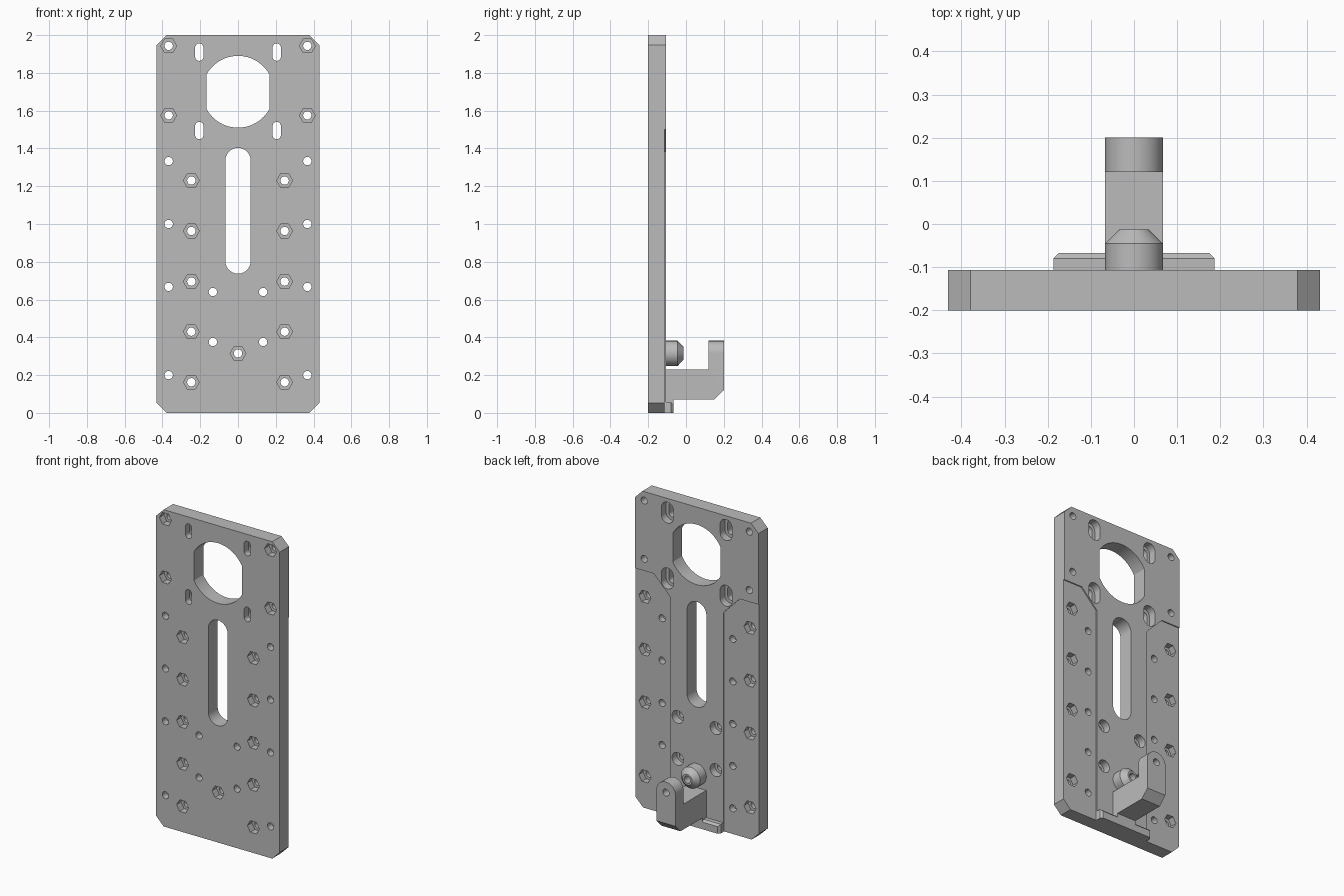
import bpy, bmesh
from math import pi, cos, sin, acos

if "Cube" in bpy.data.objects:
    bpy.data.objects.remove(bpy.data.objects["Cube"], do_unlink=True)

grey = bpy.data.materials.new("plain_grey")
grey.use_nodes = True
grey.diffuse_color = (0.5, 0.5, 0.5, 1)
grey.node_tree.nodes["Principled BSDF"].inputs["Base Color"].default_value = (0.5, 0.5, 0.5, 1)

FRONT, BACK = -0.2, -0.107
HOLE = 0.022          # screw hole radius
HEX = 0.042           # nut pocket radius
PIN_Z = 0.315


def polygon(x, z, r, n=32):
    return [(x + r * cos(2 * pi * i / n), z + r * sin(2 * pi * i / n)) for i in range(n)]


def double_arc(x, z, r, half=0, start=0, n=24):
    """Upper and lower arcs joined by straight sides."""
    pts = []
    for base, shift in ((0, half), (pi, -half)):
        for i in range(n + 1):
            a = base + start + (pi - 2 * start) * i / n
            pts.append((x + r * cos(a), z + shift + r * sin(a)))
    return pts


def add_prism(bm, outline, a, b, axis="y"):
    def place(p, d):
        return (p[0], d, p[1]) if axis == "y" else (d, p[0], p[1])
    lo = [bm.verts.new(place(p, a)) for p in outline]
    hi = [bm.verts.new(place(p, b)) for p in outline]
    bm.faces.new(lo)
    bm.faces.new(hi)
    for i in range(len(lo)):
        j = (i + 1) % len(lo)
        bm.faces.new((lo[i], lo[j], hi[j], hi[i]))


def finish(bm, name):
    bmesh.ops.recalc_face_normals(bm, faces=bm.faces[:])
    mesh = bpy.data.meshes.new(name)
    bm.to_mesh(mesh)
    bm.free()
    mesh.materials.append(grey)
    ob = bpy.data.objects.new(name, mesh)
    bpy.context.collection.objects.link(ob)
    return ob


def prisms(name, items, axis="y"):
    bm = bmesh.new()
    for outline, a, b in items:
        add_prism(bm, outline, a, b, axis)
    return finish(bm, name)


def activate(ob):
    bpy.ops.object.select_all(action="DESELECT")
    ob.select_set(True)
    bpy.context.view_layer.objects.active = ob


def cut(ob, cutter, operation="DIFFERENCE"):
    cutter.hide_render = True
    mod = ob.modifiers.new("cut", "BOOLEAN")
    mod.operation, mod.object, mod.solver = operation, cutter, "EXACT"
    activate(ob)
    bpy.ops.object.modifier_apply(modifier=mod.name)
    bpy.data.objects.remove(cutter, do_unlink=True)


def smooth(ob):
    activate(ob)
    bpy.ops.object.shade_smooth_by_angle(angle=pi / 6)


# Plate with clipped corners
w, c = 0.431, 0.052
plate = prisms("plate", [([(w - c, 0), (w, c), (w, 2 - c), (w - c, 2),
                           (c - w, 2), (-w, 2 - c), (-w, c), (c - w, 0)], FRONT, BACK)])

# Shallow steps along both sides of the back
step = [(0.187, -0.1), (0.5, -0.1), (0.5, 1.5), (0.3, 1.5), (0.187, 1.385)]
cut(plate, prisms("step_cutter", [([(s * x, z) for x, z in step], -0.114, 0.1) for s in (-1, 1)]))

# Hole positions, mirrored left and right
sides = (-1, 1)
front_nuts = [(s * 0.367, z) for s in sides for z in (1.943, 1.575)]
front_nuts += [(s * 0.247, z) for s in sides for z in (1.23, 0.963, 0.695, 0.43, 0.162)]
front_nuts.append((0, PIN_Z))
back_nuts = [(s * 0.367, z) for s in sides for z in (1.333, 1.0, 0.667, 0.2)]
round_bores = [(s * 0.133, z) for s in sides for z in (0.64, 0.375)]
slots = [(s * 0.205, z) for s in sides for z in (1.91, 1.495)]

# Pockets: hexagons front and back, round and slotted bores at the back
pockets = [(polygon(x, z, HEX, 6), -0.3, -0.155) for x, z in front_nuts]
pockets += [(polygon(x, z, HEX, 6), -0.155, 0.1) for x, z in back_nuts]
pockets += [(polygon(x, z, 0.04), -0.155, 0.1) for x, z in round_bores]
pockets += [(double_arc(x, z, 0.042, 0.024), -0.155, 0.1) for x, z in slots]
cut(plate, prisms("pocket_cutter", pockets))

# Through openings
through = [polygon(x, z, HOLE) for x, z in front_nuts + back_nuts + round_bores]
through += [double_arc(x, z, HOLE, 0.024) for x, z in slots]
through.append(double_arc(0, 1.07, 0.067, 0.266))
through.append(double_arc(0, 1.7, 0.19, 0, acos(0.167 / 0.19)))
cut(plate, prisms("through_cutter", [(o, -0.3, 0.1) for o in through]))
smooth(plate)

# Bracket arm with an upright, rounded at its top
arm = prisms("bracket_arm", [([(BACK, 0), (-0.067, 0), (-0.067, 0.07), (0.15, 0.07),
                              (0.2, 0.12), (0.2, 0.4), (0.12, 0.4), (0.12, 0.23),
                              (BACK, 0.23)], -0.1, 0.1)], "x")
cut(arm, prisms("arch_cutter", [(double_arc(0, PIN_Z / 2 - 0.1, 0.067, PIN_Z / 2 + 0.1), -0.3, 0.3)]),
    "INTERSECT")
cut(arm, prisms("arm_hole_cutter", [(polygon(0, PIN_Z, HOLE), -0.3, 0.3)]))
smooth(arm)

# Foot strip with chamfered outer edges
bm = bmesh.new()
add_prism(bm, [(-0.187, 0), (0.187, 0), (0.187, 0.058), (-0.187, 0.058)], BACK - 0.01, -0.067)
rim = [e for e in bm.edges if all(v.co.y > -0.08 for v in e.verts)
       and any(v.co.z > 0.01 for v in e.verts)]
bmesh.ops.bevel(bm, geom=rim, offset=0.013, segments=1, affect="EDGES")
finish(bm, "foot_strip")

# Hollow locating pin with a conical tip, lathed along y
bm = bmesh.new()
profile = [(HOLE, BACK), (0.067, BACK), (0.067, -0.045), (0.034, -0.013), (HOLE, -0.013)]
n = 48
rings = [[bm.verts.new((x, y, z)) for x, z in polygon(0, PIN_Z, r, n)] for r, y in profile]
for k, ring in enumerate(rings):
    after = rings[(k + 1) % len(rings)]
    for i in range(n):
        j = (i + 1) % n
        bm.faces.new((ring[i], ring[j], after[j], after[i]))
smooth(finish(bm, "locating_pin"))
